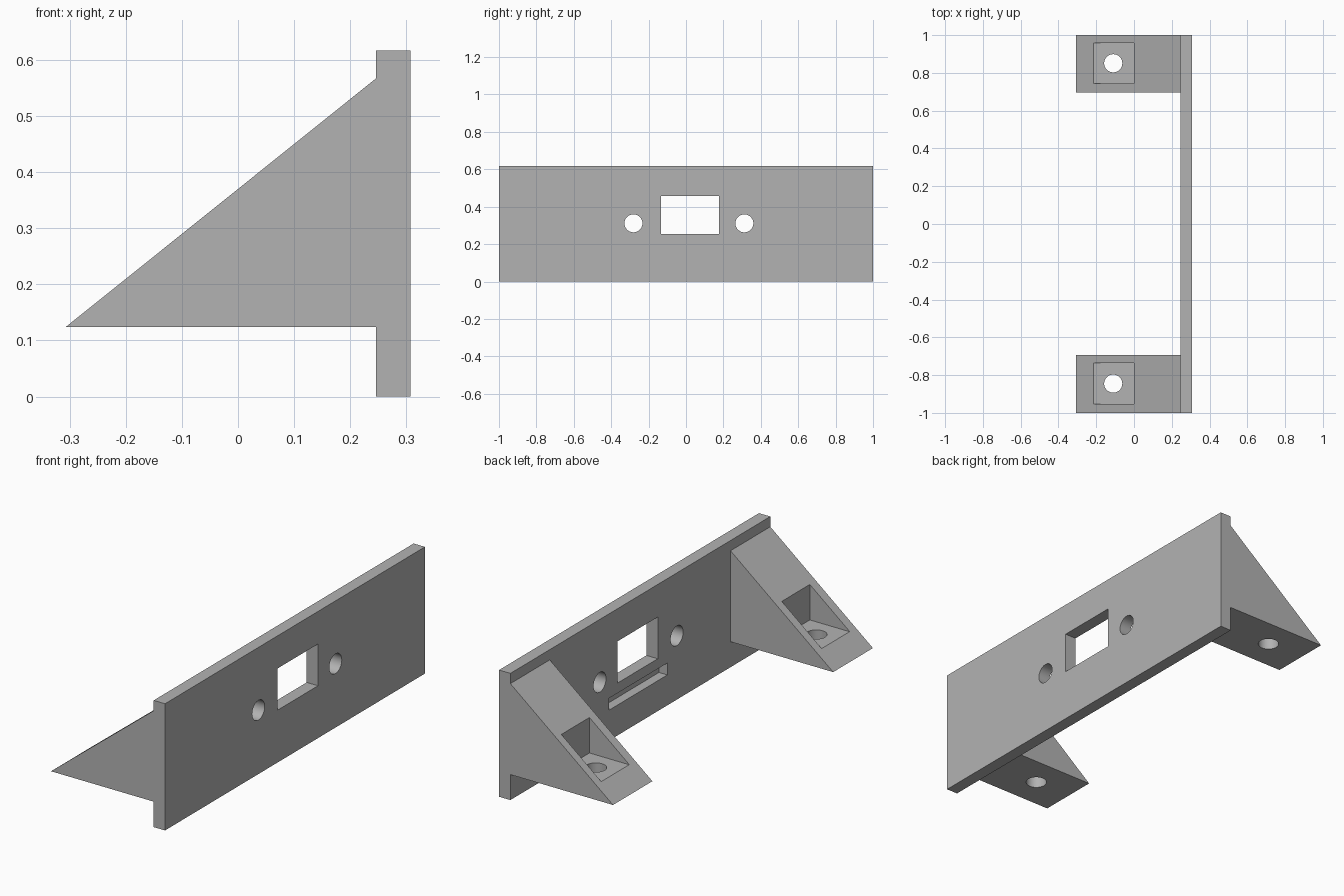
import bpy, bmesh
from mathutils import Matrix, Vector

if "Cube" in bpy.data.objects:
    bpy.data.objects.remove(bpy.data.objects["Cube"], do_unlink=True)

grey = bpy.data.materials.new("plain grey")
grey.use_nodes = True
colour = (0.45, 0.45, 0.45, 1)
grey.diffuse_color = colour
grey.node_tree.nodes["Principled BSDF"].inputs["Base Color"].default_value = colour


def finish(name, bm):
    bmesh.ops.recalc_face_normals(bm, faces=bm.faces)
    mesh = bpy.data.meshes.new(name)
    bm.to_mesh(mesh)
    bm.free()
    obj = bpy.data.objects.new(name, mesh)
    mesh.materials.append(grey)
    bpy.context.collection.objects.link(obj)
    return obj


def box(name, low, high):
    low, high = Vector(low), Vector(high)
    bm = bmesh.new()
    size = Matrix.Diagonal((*(high - low), 1))
    bmesh.ops.create_cube(bm, size=1, matrix=Matrix.Translation((low + high) / 2) @ size)
    return finish(name, bm)


def rod(name, centre, axis, length=0.3, radius=0.048):
    bm = bmesh.new()
    turn = Vector((0, 0, 1)).rotation_difference(Vector(axis)).to_matrix().to_4x4()
    bmesh.ops.create_cone(bm, cap_ends=True, segments=48, radius1=radius, radius2=radius,
                          depth=length, matrix=Matrix.Translation(centre) @ turn)
    return finish(name, bm)


def prism(name, profile, y0, y1):
    bm = bmesh.new()
    face = bm.faces.new([bm.verts.new((x, y0, z)) for x, z in profile])
    new = bmesh.ops.extrude_face_region(bm, geom=[face])["geom"]
    bmesh.ops.translate(bm, vec=(0, y1 - y0, 0),
                        verts=[v for v in new if isinstance(v, bmesh.types.BMVert)])
    return finish(name, bm)


def combine(target, tool, operation):
    """Apply one boolean and discard the helper."""
    mod = target.modifiers.new(operation, "BOOLEAN")
    mod.operation, mod.object, mod.solver = operation, tool, "EXACT"
    bpy.context.view_layer.objects.active = target
    bpy.ops.object.modifier_apply(modifier=mod.name)
    bpy.data.objects.remove(tool, do_unlink=True)


BACK, FACE, TOP = 0.307, 0.246, 0.617

# Upright plate
plate = box("mounting_plate", (FACE, -1, 0), (BACK, 1, TOP))

# Triangular brackets at both ends, sunk slightly into the plate to fuse with it
wedge = [(-0.307, 0.124), (FACE + 0.02, 0.124), (FACE + 0.02, 0.567), (FACE, 0.567)]
for y0, y1 in ((-1, -0.694), (0.697, 1)):
    combine(plate, prism("bracket", wedge, y0, y1), "UNION")

# Screw pockets and holes in the brackets
for y in (-0.845, 0.851):
    pocket = box("screw_pocket", (-0.215, y - 0.108, 0.197), (0, y + 0.108, 0.5))
    combine(plate, pocket, "DIFFERENCE")
    combine(plate, rod("screw_hole", (-0.11, y, 0.16), (0, 0, 1)), "DIFFERENCE")

# Window, round holes and shallow slot in the plate
combine(plate, box("window", (0.2, -0.134, 0.255), (0.35, 0.177, 0.458)), "DIFFERENCE")
for y in (-0.281, 0.312):
    combine(plate, rod("plate_hole", (0.28, y, 0.311), (1, 0, 0)), "DIFFERENCE")
combine(plate, box("slot", (0.2, -0.208, 0.148), (FACE + 0.045, 0.242, 0.206)), "DIFFERENCE")

# Smooth hole walls, sharp edges elsewhere
bpy.ops.object.select_all(action="DESELECT")
plate.select_set(True)
bpy.context.view_layer.objects.active = plate
bpy.ops.object.shade_smooth_by_angle(angle=0.5)
